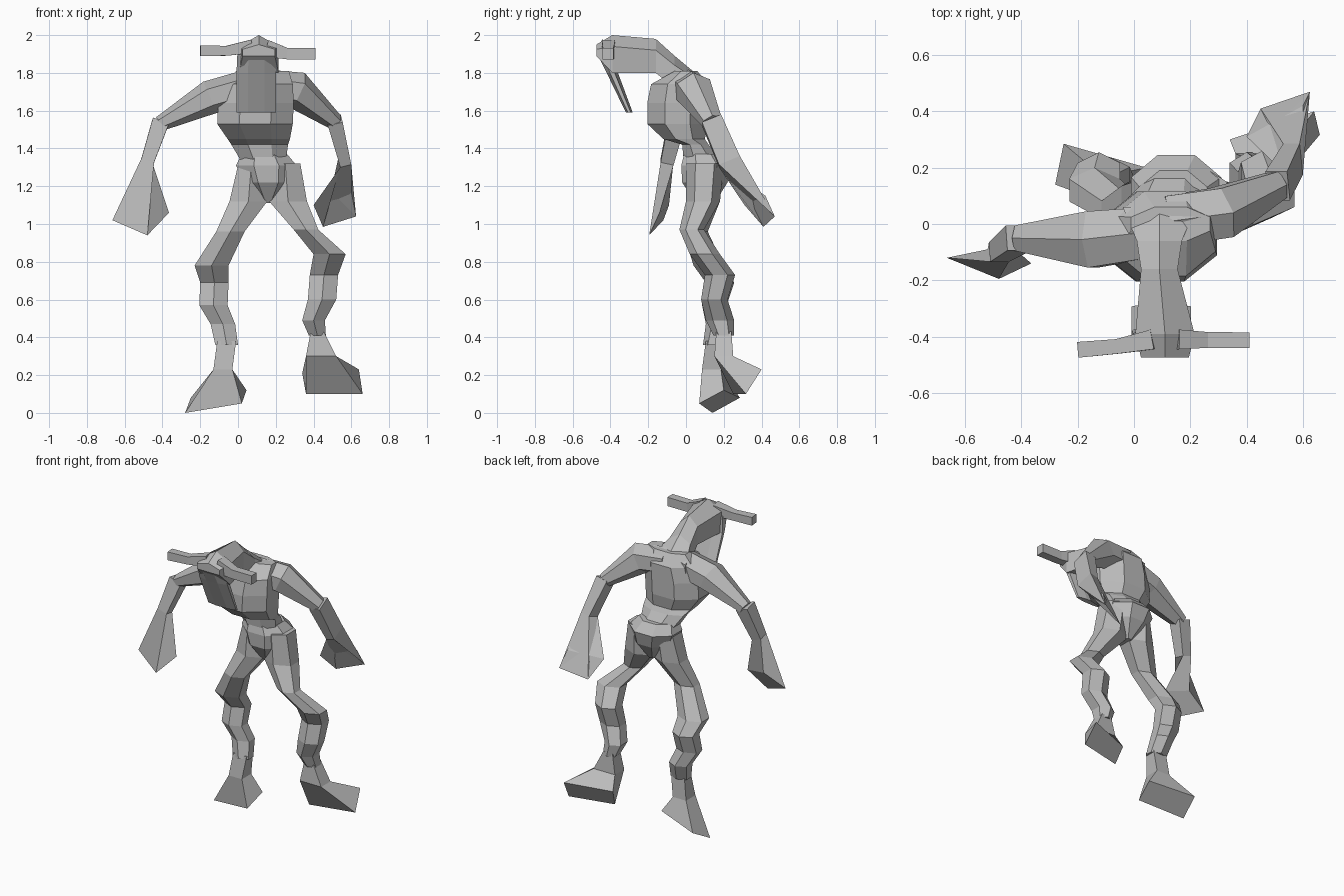
import bpy
import bmesh
from math import cos, sin, pi
from mathutils import Vector

default_cube = bpy.data.objects.get("Cube")
if default_cube:
    bpy.data.objects.remove(default_cube, do_unlink=True)

X, Y = Vector((1, 0, 0)), Vector((0, 1, 0))

grey = bpy.data.materials.new("plain_grey")
grey.use_nodes = True
grey.diffuse_color = (0.5, 0.5, 0.5, 1)
grey.node_tree.nodes["Principled BSDF"].inputs["Base Color"].default_value = grey.diffuse_color


def ring(center, half_u, half_v, sides, u=X, v=Y):
    """Polygon cross-section that fills the given half widths."""
    angles = [(i + 0.5) * 2 * pi / sides for i in range(sides)]
    max_c = max(abs(cos(a)) for a in angles)
    max_s = max(abs(sin(a)) for a in angles)
    return [Vector(center) + u * (half_u * cos(a) / max_c) + v * (half_v * sin(a) / max_s)
            for a in angles]


def align(previous, points):
    """Reorder a ring so that it joins the previous one without twisting."""
    points = [Vector(p) for p in points]
    count = len(points)
    options = []
    for order in (points, points[::-1]):
        options += [order[k:] + order[:k] for k in range(count)]
    return min(options, key=lambda o: sum((a - b).length_squared for a, b in zip(previous, o)))


def loft(name, rings):
    """Skin a list of rings, with a cap on both ends."""
    bm = bmesh.new()
    ordered = [rings[0]]
    for points in rings[1:]:
        ordered.append(align(ordered[-1], points))
    loops = [[bm.verts.new(p) for p in points] for points in ordered]
    count = len(loops[0])
    for low, high in zip(loops, loops[1:]):
        for i in range(count):
            j = (i + 1) % count
            bm.faces.new((low[i], low[j], high[j], high[i]))
    bm.faces.new(loops[0][::-1])
    bm.faces.new(loops[-1])
    bmesh.ops.recalc_face_normals(bm, faces=bm.faces)
    mesh = bpy.data.meshes.new(name)
    bm.to_mesh(mesh)
    bm.free()
    mesh.materials.append(grey)
    obj = bpy.data.objects.new(name, mesh)
    bpy.context.collection.objects.link(obj)
    return obj


def level_rings(sections, sides):
    """Horizontal rings from (x, y, z, half x, half y)."""
    return [ring(s[:3], s[3], s[4], sides) for s in sections]


def gable_rings(sections):
    """Front-facing house shapes from (x, y, half width, bottom, eave, ridge)."""
    return [[Vector(p) for p in ((x - w, y, bottom), (x + w, y, bottom), (x + w, y, eave),
                                 (x, y, ridge), (x - w, y, eave))]
            for x, y, w, bottom, eave, ridge in sections]


def tube_rings(sections, sides):
    """Rings square to a path, from (x, y, z, half depth, half height)."""
    centers = [Vector(s[:3]) for s in sections]
    rings = []
    for i, s in enumerate(sections):
        ahead = centers[min(i + 1, len(centers) - 1)]
        behind = centers[max(i - 1, 0)]
        along = (ahead - behind).normalized()
        side = (Y - along * Y.dot(along)).normalized()
        rings.append(ring(s[:3], s[3], s[4], sides, side, along.cross(side)))
    return rings


# Torso: pelvis with a full back, pinched waist, deep chest, sloping shoulders
loft("pelvis", level_rings([
    (0.16, 0.10, 1.11, 0.03, 0.05),
    (0.16, 0.10, 1.22, 0.13, 0.12),
    (0.15, 0.11, 1.31, 0.16, 0.135),
    (0.14, 0.09, 1.37, 0.12, 0.10),
], 8))
loft("chest", level_rings([
    (0.14, 0.10, 1.31, 0.11, 0.11),
    (0.115, 0.05, 1.42, 0.15, 0.07),
    (0.11, -0.01, 1.45, 0.165, 0.11),
    (0.09, -0.045, 1.53, 0.20, 0.16),
    (0.095, -0.045, 1.64, 0.20, 0.16),
    (0.11, -0.035, 1.74, 0.18, 0.15),
    (0.13, 0, 1.81, 0.14, 0.06),
], 8))

# Head: neck reaching forward into a ridged brow with a hanging face plate
loft("neck_and_head", gable_rings([
    (0.09, 0.06, 0.13, 1.66, 1.76, 1.79),
    (0.09, -0.06, 0.08, 1.72, 1.84, 1.89),
    (0.09, -0.16, 0.065, 1.80, 1.92, 1.98),
    (0.11, -0.39, 0.105, 1.80, 1.94, 2.0),
    (0.11, -0.475, 0.085, 1.89, 1.925, 1.95),
]))
loft("face_plate", level_rings([
    (0.097, -0.415, 1.91, 0.10, 0.06),
    (0.097, -0.39, 1.80, 0.105, 0.03),
    (0.097, -0.30, 1.59, 0.105, 0.018),
], 8))
loft("right_brow_bar", tube_rings([
    (0.07, -0.41, 1.94, 0.035, 0.035),
    (-0.06, -0.435, 1.917, 0.026, 0.026),
    (-0.20, -0.447, 1.917, 0.028, 0.028),
], 4))
loft("left_brow_bar", tube_rings([
    (0.15, -0.41, 1.93, 0.035, 0.045),
    (0.26, -0.412, 1.902, 0.028, 0.03),
    (0.41, -0.413, 1.902, 0.028, 0.03),
], 4))

# Arms: six-sided upper arm, then a forearm flaring into a mitten hand
arms = {
    "right": (
        [(0.06, -0.03, 1.73, 0.09, 0.09), (-0.15, -0.055, 1.67, 0.10, 0.09),
         (-0.415, -0.05, 1.53, 0.045, 0.04)],
        [(-0.41, -0.05, 1.54, 0.045, 0.045), (-0.48, -0.10, 1.33, 0.035, 0.035)],
        [(-0.665, -0.12, 1.02), (-0.48, -0.195, 0.94),
         (-0.365, -0.14, 1.06), (-0.52, -0.09, 1.10)],
    ),
    "left": (
        [(0.12, 0.01, 1.73, 0.09, 0.09), (0.31, 0.04, 1.71, 0.09, 0.10),
         (0.515, 0.14, 1.54, 0.05, 0.045)],
        [(0.51, 0.135, 1.55, 0.055, 0.04), (0.565, 0.23, 1.33, 0.06, 0.03)],
        [(0.625, 0.47, 1.04), (0.45, 0.41, 0.985),
         (0.40, 0.31, 1.10), (0.60, 0.42, 1.15)],
    ),
}
for side_name, (upper, fore, finger_ends) in arms.items():
    loft(side_name + "_upper_arm", tube_rings(upper, 6))
    loft(side_name + "_forearm_and_hand", tube_rings(fore, 4) + [finger_ends])

# Legs: tapered thigh, knobbly knee and shin, then a wedge foot on a tilted sole
legs = {
    "right": (
        [(0.07, 0.10, 1.31, 0.07, 0.10), (0.055, 0.09, 1.12, 0.10, 0.09),
         (-0.04, 0.05, 0.96, 0.075, 0.065), (-0.14, 0.12, 0.78, 0.09, 0.08),
         (-0.125, 0.18, 0.69, 0.075, 0.075), (-0.13, 0.15, 0.57, 0.075, 0.065),
         (-0.08, 0.17, 0.47, 0.065, 0.065), (-0.06, 0.14, 0.36, 0.06, 0.05)],
        [(-0.06, 0.14, 0.38, 0.05, 0.035), (-0.08, 0.135, 0.23, 0.05, 0.05)],
        [(-0.28, 0.14, 0), (-0.25, 0.285, 0.08),
         (0.045, 0.20, 0.12), (0.02, 0.07, 0.05)],
    ),
    "left": (
        [(0.25, 0.10, 1.32, 0.08, 0.10), (0.265, 0.09, 1.12, 0.10, 0.09),
         (0.36, 0.03, 0.97, 0.065, 0.065), (0.485, 0.10, 0.84, 0.085, 0.08),
         (0.455, 0.18, 0.73, 0.075, 0.08), (0.445, 0.15, 0.60, 0.075, 0.07),
         (0.40, 0.18, 0.49, 0.06, 0.075), (0.42, 0.20, 0.41, 0.045, 0.055)],
        [(0.42, 0.20, 0.43, 0.035, 0.04), (0.44, 0.20, 0.30, 0.08, 0.05)],
        [(0.36, 0.25, 0.10), (0.66, 0.317, 0.10),
         (0.64, 0.40, 0.23), (0.34, 0.30, 0.21)],
    ),
}
for side_name, (leg, ankle, sole) in legs.items():
    loft(side_name + "_leg", level_rings(leg, 6))
    loft(side_name + "_foot", level_rings(ankle, 4) + [sole])
